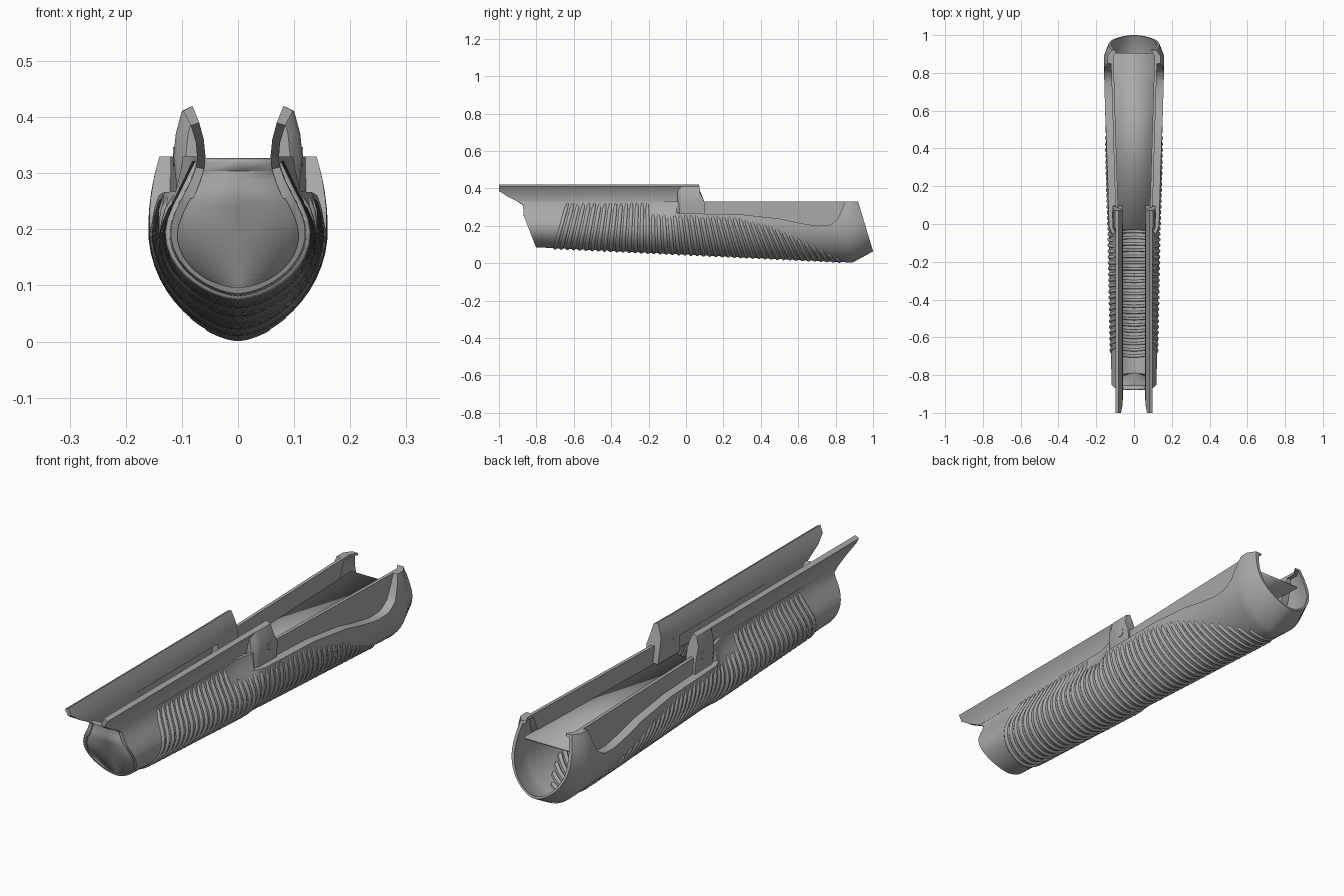
import bpy, bmesh, math

cube = bpy.data.objects.get("Cube")
if cube:
    bpy.data.objects.remove(cube, do_unlink=True)

grey = bpy.data.materials.new("matte_grey")
grey.use_nodes = True
colour = (0.4, 0.4, 0.4, 1)
grey.diffuse_color = colour
grey.node_tree.nodes["Principled BSDF"].inputs["Base Color"].default_value = colour

TOP = 0.33


def table(pairs, v):
    """Linear lookup in a short list of (input, output) pairs."""
    if v <= pairs[0][0]:
        return pairs[0][1]
    for (a, p), (b, q) in zip(pairs, pairs[1:]):
        if v <= b:
            return p + (q - p) * (v - a) / (b - a)
    return pairs[-1][1]


def smooth(v, a, b):
    t = min(1, max(0, (v - a) / (b - a)))
    return t * t * (3 - 2 * t)


LEDGE = [(-0.04, 0.267), (0.3, 0.26), (0.5, 0.238), (0.62, 0.212), (0.7, 0.2),
         (0.77, 0.204), (0.81, 0.235), (0.835, 0.29), (0.85, TOP)]
FRONT = [(0.08, -0.8), (0.26, -0.87), (0.31, -0.87), (0.335, -0.91), (0.38, -1)]
WIDTH = [(-0.8, 0.12), (0, 0.136), (0.85, 0.16)]
RIB_TOP = [(-0.19, 0.322), (-0.18, 0.262), (0.25, 0.25), (0.45, 0.2),
           (0.6, 0.13), (0.7, 0.08), (0.82, 0.02)]


def keel(y):
    return 0.085 - 0.0485 * (y + 0.8)


def half_width(y, z):
    """Outer half width of the grip at a given length and height."""
    n = min(1, max(0, (z - keel(y)) / (TOP - keel(y))))
    def shape(peak, pinch):
        if n < peak:
            return (1 - (1 - n / peak) ** 2) ** 0.62
        return 1 - pinch((n - peak) / (1 - peak))
    slim = shape(0.45, lambda t: 0.4 * smooth(t, 0, 1))
    full = shape(0.6, lambda t: 0.125 * t * t)
    b = smooth(y, -0.1, 0)
    return table(WIDTH, y) * (slim + (full - slim) * b)


def finish(obj, angle=35):
    obj.data.materials.clear()
    obj.data.materials.append(grey)
    bpy.ops.object.select_all(action='DESELECT')
    obj.select_set(True)
    bpy.context.view_layer.objects.active = obj
    bpy.ops.object.shade_smooth_by_angle(angle=math.radians(angle))
    return obj


def mesh_object(name, bm, mirrored=False):
    bmesh.ops.remove_doubles(bm, verts=bm.verts, dist=0.0002)
    bmesh.ops.recalc_face_normals(bm, faces=bm.faces)
    mesh = bpy.data.meshes.new(name)
    bm.to_mesh(mesh)
    bm.free()
    obj = bpy.data.objects.new(name, mesh)
    bpy.context.collection.objects.link(obj)
    finish(obj)
    if mirrored:
        obj.modifiers.new("Mirror", 'MIRROR').use_clip = True
    return obj


def loft(name, rings, closed=False, caps=True, mirrored=False):
    """Skin equal-length sections; caps join the outer half to the inner half."""
    bm = bmesh.new()
    grid = [[bm.verts.new(p) for p in ring] for ring in rings]
    count = len(grid[0])
    for a, b in zip(grid, grid[1:]):
        for i in range(count if closed else count - 1):
            j = (i + 1) % count
            bm.faces.new((a[i], a[j], b[j], b[i]))
    if caps:
        for ring in (grid[0], grid[-1]):
            for i in range(count // 2 - 1):
                bm.faces.new((ring[i], ring[i + 1], ring[-2 - i], ring[-1 - i]))
    return mesh_object(name, bm, mirrored)


# Grip shell: outer skin, scooped ledge, thin upper wall and inner skin
def section(y):
    zb, zl = keel(y), table(LEDGE, y)
    outer, inner, rows = [], [], 16
    for j in range(rows + 1):
        z = zb + (zl - zb) * (j / rows) ** 1.6
        x = half_width(y, z)
        outer.append((x, z))
        inner.append((x * 0.9, z + 0.012 - 0.024 * j / rows))
    wall = 0.096 + 0.03 * max(0, y)
    b = smooth(y, -0.06, -0.03)
    for t in (0, 0.35, 0.7, 1):
        z = zl + (TOP - zl) * t
        x = half_width(y, z)
        x += (wall - x) * b
        outer.append((x, z))
        inner.append((x - 0.014, z - 0.012 * (1 - t)))
    return outer + inner[::-1]


def front_ring():
    return [(x, table(FRONT, z), z) for x, z in section(-0.8)]


def rear_ring():
    y, ring = 0.89, []
    for x, z in section(y):
        z += 0.06 * (1 - (z - keel(y)) / (TOP - keel(y)))
        ring.append((x * 0.84, 0.92 + 0.08 * (TOP - z) / 0.265, z))
    return ring


stations = [-0.78 + 0.06 * i for i in range(12)]
stations += [-0.06, -0.05, -0.04, -0.03, -0.01, 0.05]
stations += [0.1 + 0.05 * i for i in range(13)]
stations += [0.73, 0.76, 0.78, 0.8, 0.81, 0.82, 0.835, 0.843, 0.85, 0.89]
rings = [[(x, y, z) for x, z in section(y)] for y in stations]
loft("grip_shell", [front_ring()] + rings + [rear_ring()], mirrored=True)

# Slanted front wall closing the grip
wall_rows = []
for i in range(21):
    z = 0.086 + 0.234 * (i / 20) ** 1.4
    x, y = half_width(-0.8, z) * 0.97, table(FRONT, z) + 0.006
    wall_rows.append([(-x, y, z), (0, y, z), (x, y, z)])
front_wall = loft("front_wall", wall_rows, caps=False)
front_wall.modifiers.new("Thickness", 'SOLIDIFY').thickness = 0.01

# Flared rails along the front half
rail = [(0.073, TOP), (0.075, 0.355), (0.084, 0.385), (0.098, 0.411),
        (0.081, 0.42), (0.069, 0.39), (0.061, 0.36), (0.058, TOP)]
loft("flared_rail", [[(x, table(FRONT, z), z) for x, z in rail],
                     [(x, 0.0, z) for x, z in rail]], closed=True, mirrored=True)

# Thick lugs at the end of the rails
lug = [(0.108, 0.262), (0.115, 0.33), (0.111, 0.37), (0.1, 0.411),
       (0.081, 0.42), (0.069, 0.39), (0.061, 0.36), (0.06, 0.262)]


def lug_ring(inset, y_at):
    return [(x - inset if i < 4 else x, y_at(z), z) for i, (x, z) in enumerate(lug)]


def lug_end(z):
    return table([(TOP, 0.098), (0.345, 0.08), (0.42, 0.07)], z)


loft("rail_lug", [lug_ring(0.022, lambda z: -0.045), lug_ring(0.006, lambda z: -0.03),
                  lug_ring(0, lambda z: -0.015), lug_ring(0, lug_end)],
     closed=True, mirrored=True)

# Round pins through the lugs
for side, word in ((1, "left"), (-1, "right")):
    bpy.ops.mesh.primitive_cylinder_add(vertices=20, radius=0.017, depth=0.016,
                                        location=(side * 0.108, 0.05, TOP),
                                        rotation=(0, math.pi / 2, 0))
    pin = bpy.context.object
    pin.name = word + "_pin"
    finish(pin)

# Flat shelf between the rear walls
bm = bmesh.new()
corners = [(-0.088, -0.03), (0.088, -0.03), (0.113, 0.905), (-0.113, 0.905)]
face = bm.faces.new([bm.verts.new((x, y, 0.255)) for x, y in corners])
mesh_object("rear_shelf", bm).modifiers.new("Thickness", 'SOLIDIFY').thickness = 0.008


# Slanted grip ribs wrapping under the body
def rib_path(t, scale):
    base, lean = -0.7 + 1.52 * t, 0.28 - 0.88 * t
    zb = keel(base)
    z = zb
    while z < table(RIB_TOP, base + lean * (z - zb)):
        z += 0.002
    half = []
    for k in range(15):
        zk = zb + (z - zb) * (k / 14) ** 1.7
        y = base + lean * (zk - zb)
        x = half_width(y, max(zk, keel(y)))
        if k == 0:
            x = 0
        half.append((x * scale, y, 0.2 + (zk - 0.2) * scale))
    return [(-x, y, z) for x, y, z in half[:0:-1]] + half


def ribs(name, scale, radius, count=47):
    curve = bpy.data.curves.new(name, 'CURVE')
    curve.dimensions = '3D'
    curve.bevel_depth = radius
    curve.bevel_resolution = 2
    curve.use_fill_caps = True
    for i in range(count):
        path = rib_path(i / (count - 1), scale)
        spline = curve.splines.new('POLY')
        spline.points.add(len(path) - 1)
        for point, co in zip(spline.points, path):
            point.co = (*co, 1)
        for end in (0, -1):
            spline.points[end].radius = 0.45
    obj = bpy.data.objects.new(name, curve)
    bpy.context.collection.objects.link(obj)
    bpy.ops.object.select_all(action='DESELECT')
    obj.select_set(True)
    bpy.context.view_layer.objects.active = obj
    bpy.ops.object.convert(target='MESH')
    finish(bpy.context.object, 50)


ribs("outer_ribs", 0.975, 0.0105)
ribs("inner_ribs", 0.9, 0.008)
